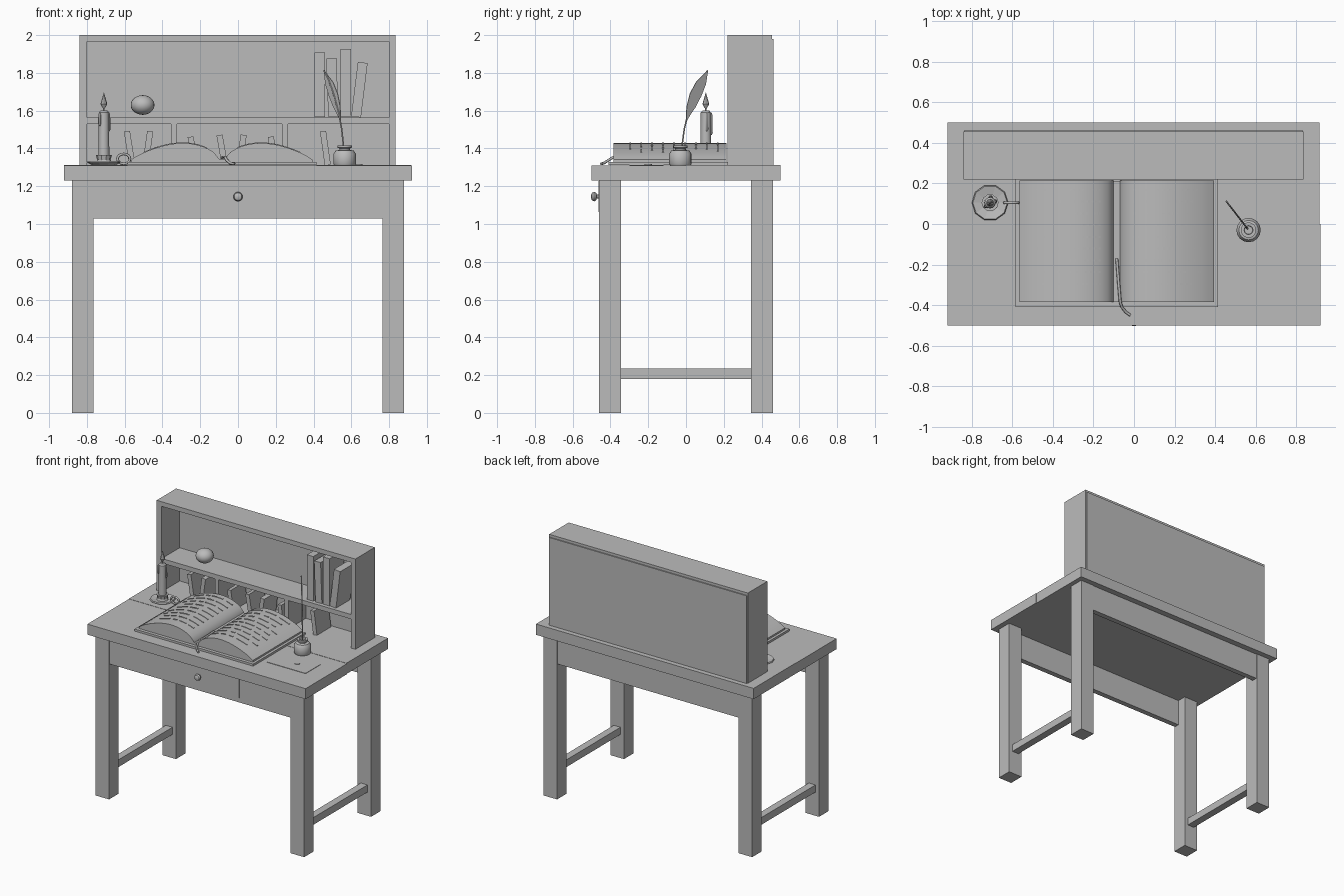
import bpy, bmesh, math, random
from mathutils import Matrix, Vector

if "Cube" in bpy.data.objects:
    bpy.data.objects.remove(bpy.data.objects["Cube"])

random.seed(4)
GREY = bpy.data.materials.new("plain grey")
GREY.diffuse_color = (0.5, 0.5, 0.5, 1)
GREY.use_nodes = True
GREY.node_tree.nodes["Principled BSDF"].inputs["Base Color"].default_value = GREY.diffuse_color


def finish(name, bm, smooth=False):
    bmesh.ops.recalc_face_normals(bm, faces=bm.faces)
    me = bpy.data.meshes.new(name)
    bm.to_mesh(me)
    bm.free()
    me.materials.append(GREY)
    ob = bpy.data.objects.new(name, me)
    bpy.context.collection.objects.link(ob)
    if smooth:
        bpy.ops.object.select_all(action='DESELECT')
        ob.select_set(True)
        bpy.context.view_layer.objects.active = ob
        bpy.ops.object.shade_smooth_by_angle(angle=math.radians(40))
    return ob


def box(name, x0, x1, y0, y1, z0, z1, lean=0):
    """Box by its limits; lean tips it about its bottom centre, in the xz plane."""
    bm = bmesh.new()
    size = Matrix.Diagonal((x1 - x0, y1 - y0, z1 - z0, 1))
    turn = Matrix.Rotation(math.radians(lean), 4, 'Y')
    base = Matrix.Translation(((x0 + x1) / 2, (y0 + y1) / 2, z0))
    up = Matrix.Translation((0, 0, (z1 - z0) / 2))
    bmesh.ops.create_cube(bm, size=1, matrix=base @ turn @ up @ size)
    return finish(name, bm)


def lathe(name, profile, loc, sides=16, smooth=True, matrix=Matrix()):
    """Turn a (radius, height) profile about the local z axis."""
    bm = bmesh.new()
    rings = []
    for r, h in profile:
        rings.append([bm.verts.new((r * math.cos(2 * math.pi * i / sides),
                                    r * math.sin(2 * math.pi * i / sides), h)) for i in range(sides)])
    for a, b in zip(rings, rings[1:]):
        for i in range(sides):
            j = (i + 1) % sides
            bm.faces.new((a[i], a[j], b[j], b[i]))
    bm.faces.new(rings[0])
    bm.faces.new(rings[-1])
    bmesh.ops.transform(bm, matrix=Matrix.Translation(loc) @ matrix, verts=bm.verts)
    return finish(name, bm, smooth)


def prism(name, points, offset, smooth=False):
    """Extrude a closed outline of 3D points by an offset."""
    bm = bmesh.new()
    face = bm.faces.new([bm.verts.new(p) for p in points])
    new = bmesh.ops.extrude_face_region(bm, geom=[face])["geom"]
    bmesh.ops.translate(bm, vec=offset, verts=[v for v in new if isinstance(v, bmesh.types.BMVert)])
    return finish(name, bm, smooth)


def tube(name, points, radius, cyclic=False):
    cu = bpy.data.curves.new(name, 'CURVE')
    cu.dimensions = '3D'
    cu.bevel_depth = radius
    cu.bevel_resolution = 2
    cu.use_fill_caps = True
    sp = cu.splines.new('POLY')
    sp.points.add(len(points) - 1)
    for p, co in zip(sp.points, points):
        p.co = (*co, 1)
    sp.use_cyclic_u = cyclic
    cu.materials.append(GREY)
    ob = bpy.data.objects.new(name, cu)
    bpy.context.collection.objects.link(ob)


# Table: two top boards, legs, aprons, stretchers
box("top_board_front", -0.92, 0.92, -0.5, 0, 1.23, 1.31)
box("top_board_back", -0.92, 0.915, 0, 0.5, 1.23, 1.312)
for s, side in ((-1, "left"), (1, "right")):
    xa, xb = sorted((s * 0.765, s * 0.88))
    for t, end in ((-1, "front"), (1, "back")):
        ya, yb = sorted((t * 0.345, t * 0.46))
        box(f"{end}_{side}_leg", xa, xb, ya, yb, 0, 1.23)
    box(f"{side}_stretcher", s * 0.822 - 0.028, s * 0.822 + 0.028, -0.345, 0.345, 0.18, 0.235)
box("front_apron", -0.765, 0.765, -0.455, -0.415, 1.03, 1.23)
box("back_apron", -0.765, 0.765, 0.415, 0.455, 1.03, 1.23)

# Drawer and knob
box("drawer_front", -0.335, 0.33, -0.462, -0.44, 1.063, 1.228)
lathe("drawer_knob", [(0.01, 0), (0.01, 0.012), (0.02, 0.016), (0.025, 0.026), (0.02, 0.038), (0.008, 0.043)],
      (0, -0.46, 1.145), 12, True, Matrix.Rotation(math.pi / 2, 4, 'X'))

# Hutch: sides, top, back, shelf, dividers
box("hutch_left_side", -0.84, -0.8, 0.22, 0.455, 1.31, 1.965)
box("hutch_right_side", 0.8, 0.835, 0.22, 0.455, 1.31, 1.965)
box("hutch_top", -0.84, 0.835, 0.22, 0.455, 1.965, 2.0)
box("hutch_back", -0.835, 0.83, 0.44, 0.463, 1.31, 1.98)
box("hutch_shelf", -0.8, 0.8, 0.225, 0.44, 1.53, 1.565)
for x in (-0.34, 0.248):
    box("hutch_divider", x - 0.016, x + 0.016, 0.23, 0.44, 1.31, 1.53)

# Papers leaning in the pigeonholes
for x, lean, h in ((-0.56, -9, 0.18), (-0.49, 8, 0.18), (-0.23, -8, 0.15), (-0.07, -10, 0.16),
                   (0.01, 7, 0.16), (0.19, -6, 0.15), (0.475, -8, 0.18)):
    box("leaning_papers", x - 0.016, x + 0.016, 0.25, 0.42, 1.313, 1.313 + h, lean)

# Books and ball on the shelf
for x, w, h, lean in ((0.433, 0.054, 0.34, 0), (0.505, 0.054, 0.31, -2),
                      (0.57, 0.056, 0.36, 0), (0.625, 0.052, 0.29, 7)):
    box("shelf_book", x - w / 2, x + w / 2, 0.25, 0.42, 1.567, 1.567 + h, lean)
bm = bmesh.new()
bmesh.ops.create_uvsphere(bm, u_segments=20, v_segments=12, radius=1,
                          matrix=Matrix.Translation((-0.505, 0.32, 1.63)) @ Matrix.Diagonal((0.063, 0.063, 0.052, 1)))
finish("shelf_ball", bm, True)

# Open book: cover, spine, arched page blocks
GUT = -0.085
box("book_cover", -0.585, 0.415, -0.41, 0.22, 1.312, 1.328)
box("book_spine", GUT - 0.02, GUT + 0.02, -0.385, 0.21, 1.328, 1.345)


def page_z(t):
    """Height of a page, t = 0 at the gutter and 1 at the outer edge."""
    return 1.345 + 0.085 * math.sin(math.pi * t ** 0.8) ** 0.8 - 0.005 * t


def page_x(s, t):
    return GUT + s * (0.015 + 0.465 * t)


for s in (-1, 1):
    outline = [(page_x(s, i / 16), -0.385, page_z(min(i / 16, 0.999))) for i in range(17)]
    outline += [(page_x(s, 1), -0.385, 1.326), (page_x(s, 0), -0.385, 1.326)]
    prism("book_pages", outline, (0, 0.6, 0), True)
    # Written lines: thin raised dashes that follow the page
    for row in range(9):
        y = -0.3 + 0.058 * row
        t = 0.14
        while t < 0.8:
            end = min(t + random.uniform(0.06, 0.2), 0.86)
            ts = [t + (end - t) * k / 3 for k in range(4)]
            strip = [(page_x(s, u), y, page_z(u) + 0.004) for u in ts]
            strip += [(page_x(s, u), y, page_z(u) - 0.004) for u in reversed(ts)]
            prism("written_dash", strip, (0, 0.009, 0))
            t = end + random.uniform(0.04, 0.09)

# Ribbon bookmark
tube("bookmark", [(-0.085, -0.17, 1.352), (-0.075, -0.3, 1.354), (-0.068, -0.385, 1.354),
                  (-0.06, -0.41, 1.338), (-0.04, -0.435, 1.322), (-0.018, -0.45, 1.318)], 0.007)

# Candle, holder with ring handle, flame
CX, CY = -0.71, 0.105
lathe("candle_dish", [(0.06, 1.31), (0.09, 1.326), (0.085, 1.333), (0.045, 1.325)], (CX, CY, 0), 10, False)
lathe("candle_cup", [(0.042, 1.32), (0.036, 1.34), (0.042, 1.365)], (CX, CY, 0), 10, False)
lathe("candle", [(0.029, 1.33), (0.027, 1.59), (0.018, 1.6)], (CX, CY, 0), 12)
lathe("candle_wick", [(0.004, 1.59), (0.004, 1.63)], (CX, CY, 0), 6)
lathe("candle_flame", [(0.004, 1.61), (0.018, 1.635), (0.011, 1.66), (0.001, 1.695)], (CX, CY, 0), 8)
for dx, dy, z in ((0.026, 0.006, 1.49), (0.004, 0.028, 1.47), (-0.022, -0.018, 1.52)):
    lathe("wax_drip", [(0.003, z), (0.01, z + 0.012), (0.007, 1.58), (0.003, 1.59)], (CX + dx, CY + dy, 0), 6)
tube("candle_handle", [(-0.605 + 0.033 * math.cos(a * math.pi / 8), CY, 1.345 + 0.026 * math.sin(a * math.pi / 8))
                       for a in range(16)], 0.007, True)

# Inkwell
IX, IY = 0.565, -0.03
lathe("inkwell", [(0.055, 1.31), (0.06, 1.32), (0.06, 1.37), (0.048, 1.388), (0.028, 1.392),
                  (0.028, 1.4), (0.038, 1.404), (0.038, 1.416), (0.022, 1.416), (0.02, 1.4)], (IX, IY, 0), 16)

# Quill: s runs along its lean, away from the inkwell
def quill(s, z):
    return (IX - 0.112 * s, IY + 0.145 * s, z)


tube("quill_shaft", [quill(s, z) for s, z in ((0.03, 1.38), (0.14, 1.5), (0.27, 1.58), (0.5, 1.68), (0.75, 1.76),
                                             (0.98, 1.81))], 0.004)
vane = [quill(s, z) for s, z in ((0.2, 1.54), (0.22, 1.62), (0.34, 1.69), (0.56, 1.75), (1.0, 1.815),
                                 (0.92, 1.74), (0.76, 1.68), (0.55, 1.62), (0.36, 1.58))]
prism("quill_vane", vane, Vector((0.145, 0.112, 0)).normalized() * 0.004)

# Letter with a round seal
box("letter", 0.45, 0.78, -0.3, -0.12, 1.308, 1.313)
lathe("letter_seal", [(0.02, 1.31), (0.02, 1.317)], (0.64, -0.2, 0), 12)
